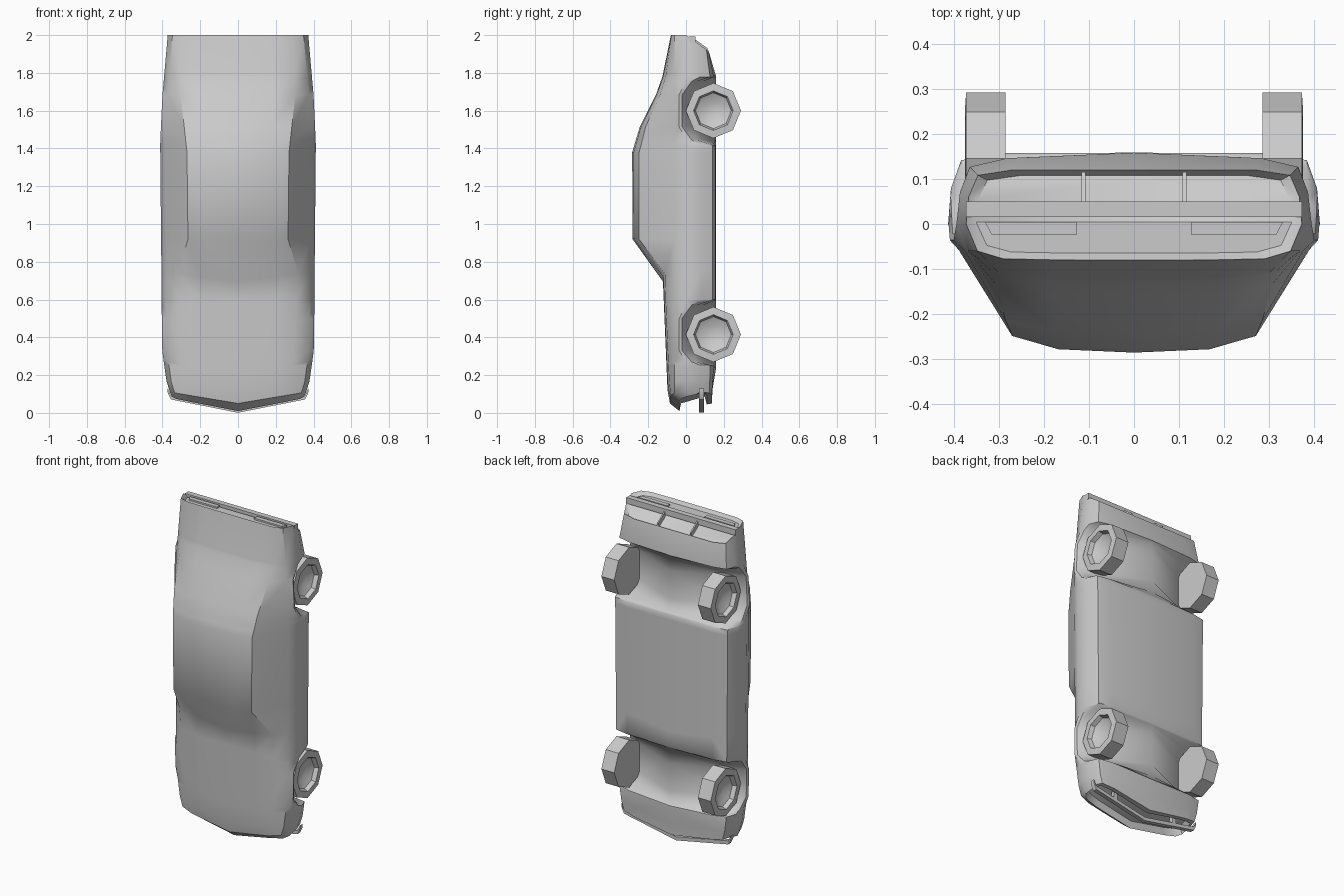
import bpy, bmesh, math

if "Cube" in bpy.data.objects:
    bpy.data.objects.remove(bpy.data.objects["Cube"])


def make(name, rings, closed=True, caps=True, mirror=False):
    """Skin a list of point rings into one object."""
    bm = bmesh.new()
    vr = [[bm.verts.new(p) for p in r] for r in rings]
    n = len(rings[0])
    for a, b in zip(vr, vr[1:]):
        for i in range(n if closed else n - 1):
            j = (i + 1) % n
            bm.faces.new((a[i], a[j], b[j], b[i]))
    if caps:
        bm.faces.new(vr[0])
        bm.faces.new(vr[-1])
    bmesh.ops.remove_doubles(bm, verts=bm.verts, dist=0.0005)
    bmesh.ops.recalc_face_normals(bm, faces=bm.faces)
    me = bpy.data.meshes.new(name)
    bm.to_mesh(me)
    bm.free()
    ob = bpy.data.objects.new(name, me)
    bpy.context.collection.objects.link(ob)
    if mirror:
        ob.modifiers.new("mirror", 'MIRROR')
    bpy.ops.object.select_all(action='DESELECT')
    ob.select_set(True)
    bpy.context.view_layer.objects.active = ob
    bpy.ops.object.shade_smooth_by_angle(angle=math.radians(38))
    return ob


def bar(name, path, hy, hz, **kw):
    """Rectangular bar along a path that runs mostly in x."""
    return make(name, [[(x, y + a * hy, z + b * hz) for a, b in
                        ((-1, -1), (1, -1), (1, 1), (-1, 1))] for x, y, z in path], **kw)


def curve(z, keys):
    """Straight-line interpolation through (z, value) keys."""
    if z <= keys[0][0]:
        return keys[0][1]
    for (a, va), (b, vb) in zip(keys, keys[1:]):
        if z <= b:
            return va + (vb - va) * (z - a) / (b - a)
    return keys[-1][1]


# body design curves along the length
WHEELS = (.415, 1.6)
TOP = ((.01, -.035), (.05, -.085), (.12, -.098), (.695, -.122), (.92, -.283),
       (1.38, -.285), (1.52, -.243), (1.66, -.168), (1.78, -.125), (2, -.08))
WIDTH = ((.01, .35), (.12, .378), (.34, .402), (1.42, .412), (1.66, .402), (2, .372))
EDGE_X = ((.01, .25), (.12, .28), (.695, .32), (.92, .265), (1.38, .27), (1.7, .305), (2, .29))
EDGE_DROP = ((.01, 0), (.12, .01), (.695, .01), (.92, .034), (1.4, .037), (1.78, .017), (2, .003))
SILL = ((.01, .11), (.05, .138), (.23, .142), (.6, .157), (1.42, .157), (1.8, .14), (2, .12))
ARCH = ((.085, -.006), (.155, .06), (.177, .14))


def half_section(z):
    yt, w, x1 = curve(z, TOP), curve(z, WIDTH), curve(z, EDGE_X)
    y1 = yt + curve(z, EDGE_DROP)
    yb = curve(z, SILL)
    d = min(abs(z - c) for c in WHEELS)
    if d < .18:                       # lower edge rises over the wheels
        yb = min(yb, curve(d, ARCH))
    yc = max(yb, .158) if .2 < z < 1.8 else yb
    y3 = min(0, yb - .03)
    pts = [(0, yt), (x1 * .62, yt + (y1 - yt) * .2), (x1, y1),
           (w - .025, max(-.06, yt * .75)), (w, y3),
           (w * .985, y3 + (yb - y3) * .5), (w * .93, y3 + (yb - y3) * .9),
           (w * .72, yb + (yc - yb) * .3), (0, yc)]
    v = .13 if .69 < z < .7 else max(0, .2 * (1 - z / .3))   # pointed plan shape
    out = []
    for x, y in pts:
        dz = v * x
        if z < .02:
            dz += .25 * max(0, y + .03)
        if z > 1.95:
            dz -= .7 * max(0, y)
        out.append((x, y, z + dz))
    return out


def inset(r, dz):
    return [(x * .94, .03 + (y - .03) * .86, z + dz) for x, y, z in r]


# body with recessed nose and tail panels, each closed on the centre line
levels = [.01, .05, .12, .695, .92, 1.38, 2]
for c in WHEELS:
    levels += [c + s * d for s in (-1, 1) for d in (.085, .155, .177, .185)]
rings = [half_section(z) for z in sorted(levels)]
nose, tail = inset(rings[0], .04), inset(rings[-1], -.02)
rings = ([[(0, y, z - .2 * x) for x, y, z in nose], nose] + rings
         + [tail, [(0, y, z) for x, y, z in tail]])
make("car_body", rings, closed=False, caps=False, mirror=True)

# eight-sided wheels with dished outer faces
rim = ((.285, .146), (.372, .146), (.375, .105), (.35, .095), (.325, .05))
for label, zc in zip(("front_wheels", "rear_wheels"), WHEELS):
    make(label, [[(x, .145 + r * math.cos(k * math.pi / 4), zc + r * math.sin(k * math.pi / 4))
                  for k in range(8)] for x, r in rim], mirror=True)

# front bumper following the pointed nose, with brackets
side = [(.372, .083, .118), (.355, .083, .082)]
bar("front_bumper", [(-x, y, z) for x, y, z in side] + [(0, .083, .012)] + side[::-1], .013, .011)
bar("front_bumper_bracket", [(.2, .083, .075), (.225, .083, .08)], .012, .03, mirror=True)

# rear bumper and the upright strips below it
bar("rear_bumper", [(-.372, .033, 1.975), (.372, .033, 1.975)], .017, .018)
make("rear_strip", [[(x, .045, 1.945), (x, .045, 1.98), (x, .115, 1.93), (x, .115, 1.9)]
                    for x in (.108, .116)], mirror=True)

# tail lights
make("tail_light", [[(.127, -.024, z), (.315, -.024, z), (.33, .004, z), (.127, .004, z)]
                    for z in (1.972, 1.99)], mirror=True)
